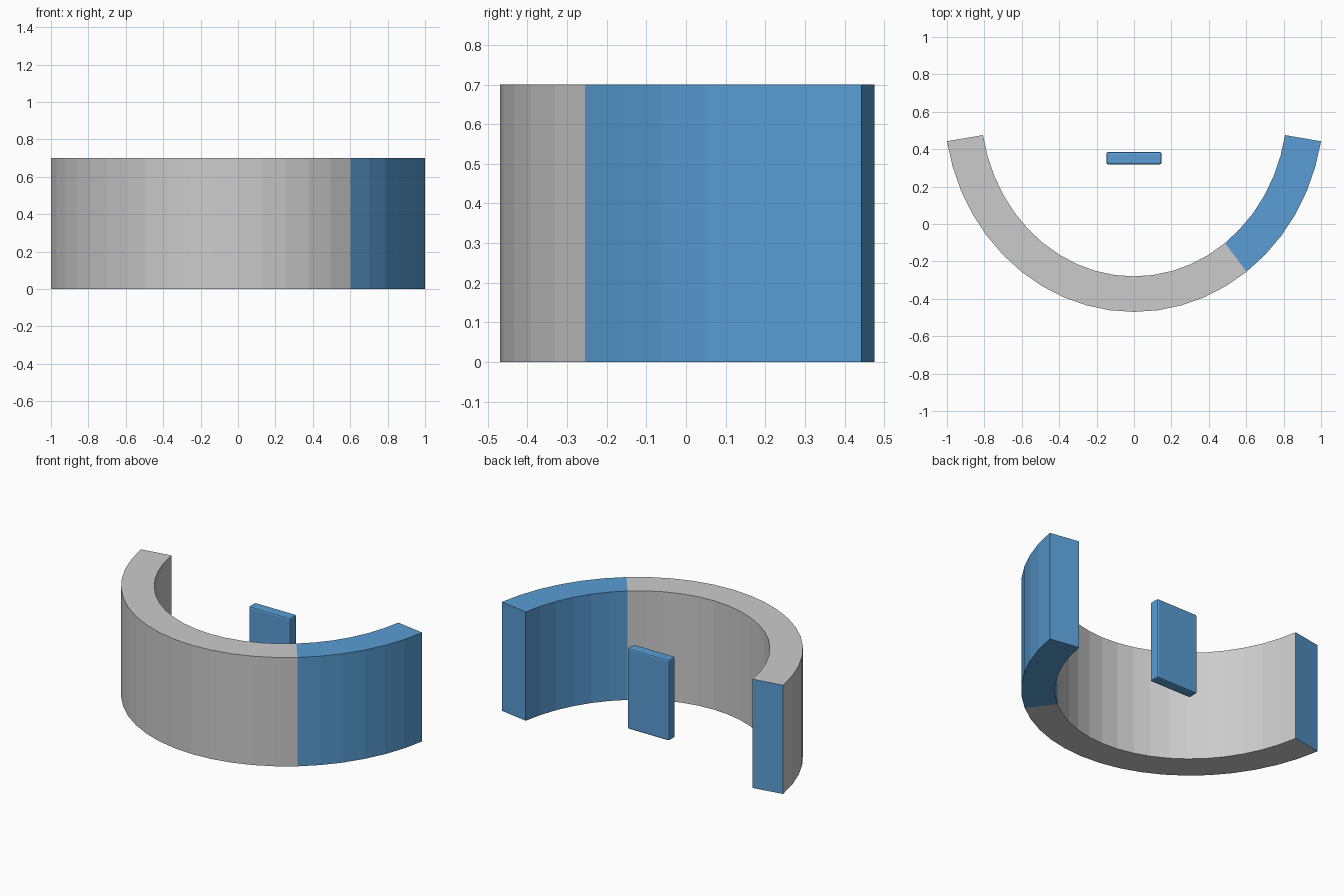
import bpy, bmesh, math

if "Cube" in bpy.data.objects:
    bpy.data.objects.remove(bpy.data.objects["Cube"])

blue = bpy.data.materials.new("blue")
blue.diffuse_color = (0.1, 0.34, 0.66, 1)
blue.use_nodes = True
blue.node_tree.nodes["Principled BSDF"].inputs["Base Color"].default_value = blue.diffuse_color
grey = bpy.data.materials.new("grey")
grey.diffuse_color = (0.8, 0.8, 0.8, 1)
grey.use_nodes = True
grey.node_tree.nodes["Principled BSDF"].inputs["Base Color"].default_value = grey.diffuse_color

N, BLUE_STEPS, HEIGHT, CY = 22, 6, 0.7, 0.634


def ring(bm, a, b, z):
    """Row of points on an elliptical arc, from the right end to the left end."""
    angles = [math.radians(-10 - 160 * i / N) for i in range(N + 1)]
    return [bm.verts.new((a * math.cos(t), CY + b * math.sin(t), z)) for t in angles]


# Curved counter: grey with a blue right-hand section and blue end faces
bm = bmesh.new()
outer, inner = (1.0154, 1.104), (0.82, 0.914)
rows = [ring(bm, *outer, 0), ring(bm, *outer, HEIGHT),
        ring(bm, *inner, HEIGHT), ring(bm, *inner, 0)]
for i in range(N):
    for k in range(4):
        p, q = rows[k], rows[(k + 1) % 4]
        f = bm.faces.new((p[i], p[i + 1], q[i + 1], q[i]))
        f.material_index = 1 if i < BLUE_STEPS else 0
for i in (0, N):
    bm.faces.new([r[i] for r in rows]).material_index = 1
bmesh.ops.recalc_face_normals(bm, faces=bm.faces)
mesh = bpy.data.meshes.new("curved_counter")
bm.to_mesh(mesh)
bm.free()
mesh.materials.append(grey)
mesh.materials.append(blue)
counter = bpy.data.objects.new("curved_counter", mesh)
bpy.context.collection.objects.link(counter)

# Upright panel standing inside the curve
bpy.ops.mesh.primitive_cube_add(size=1, location=(0, 0.352, 0.35))
panel = bpy.context.object
panel.name = "upright_panel"
panel.scale = (0.296, 0.066, 0.52)
bpy.ops.object.transform_apply(location=False, rotation=False, scale=True)
panel.data.materials.append(blue)
bevel = panel.modifiers.new("soft_edges", 'BEVEL')
bevel.width = 0.01
bevel.segments = 2
